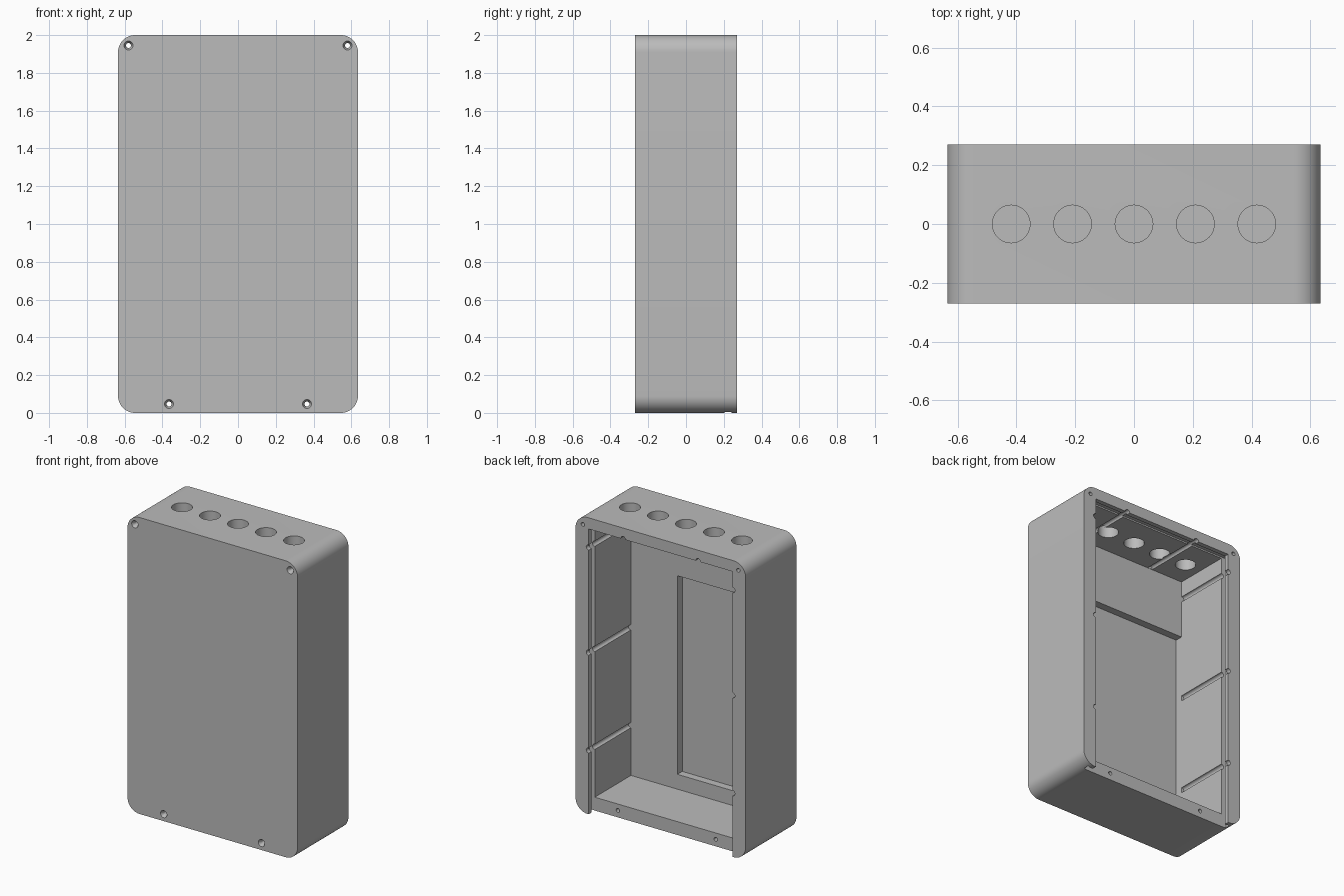
import bpy, bmesh, math
from mathutils import Matrix, Vector

cube = bpy.data.objects.get("Cube")
if cube:
    bpy.data.objects.remove(cube, do_unlink=True)

W, D, H, R = 0.635, 0.271, 2.0, 0.09      # half width, half depth, height, corner radius
IN_X, FLOOR, CEIL, FRONT = 0.537, 0.09, 1.925, -0.18   # inner faces of the shell

grey = bpy.data.materials.new("grey_plastic")
grey.use_nodes = True
colour = (0.5, 0.5, 0.5, 1)
grey.diffuse_color = colour
grey.node_tree.nodes["Principled BSDF"].inputs["Base Color"].default_value = colour


def finish(name, bm):
    bmesh.ops.recalc_face_normals(bm, faces=bm.faces)
    mesh = bpy.data.meshes.new(name)
    bm.to_mesh(mesh)
    bm.free()
    mesh.materials.append(grey)
    obj = bpy.data.objects.new(name, mesh)
    bpy.context.collection.objects.link(obj)
    return obj


def box(name, x, y, z):
    bm = bmesh.new()
    bmesh.ops.create_cube(bm, size=1)
    for v in bm.verts:
        v.co = [lo + (c + 0.5) * (hi - lo) for c, (lo, hi) in zip(v.co, (x, y, z))]
    return finish(name, bm)


def rod(name, start, end, r1, r2=None, sides=32):
    start, end = Vector(start), Vector(end)
    axis = end - start
    turn = Vector((0, 0, 1)).rotation_difference(axis).to_matrix().to_4x4()
    bm = bmesh.new()
    bmesh.ops.create_cone(bm, cap_ends=True, segments=sides, radius1=r1,
                          radius2=r1 if r2 is None else r2, depth=axis.length,
                          matrix=Matrix.Translation((start + end) / 2) @ turn)
    return finish(name, bm)


def cut(obj, cutter):
    mod = obj.modifiers.new("cut", "BOOLEAN")
    mod.operation, mod.solver, mod.object = "DIFFERENCE", "EXACT", cutter
    bpy.context.view_layer.objects.active = obj
    bpy.ops.object.modifier_apply(modifier=mod.name)
    bpy.data.objects.remove(cutter, do_unlink=True)


# Outer block: rounded rectangle extruded front to back
bm = bmesh.new()
steps = 12
outline = []
for q, (cx, cz) in enumerate([(W - R, H - R), (R - W, H - R), (R - W, R), (W - R, R)]):
    for i in range(steps + 1):
        a = math.pi / 2 * (q + i / steps)
        outline.append(bm.verts.new((cx + R * math.cos(a), -D, cz + R * math.sin(a))))
face = bm.faces.new(outline)
new = bmesh.ops.extrude_face_region(bm, geom=[face])["geom"]
bmesh.ops.translate(bm, vec=(0, 2 * D, 0), verts=[g for g in new if isinstance(g, bmesh.types.BMVert)])
case = finish("enclosure_shell", bm)

# Main cavity, rear opening that runs out at the bottom, and sliding lid slot
cut(case, box("cavity", (-IN_X, IN_X), (FRONT, 0.4), (FLOOR, CEIL)))
cut(case, box("rear_opening", (-IN_X, IN_X), (0.22, 0.4), (-0.1, CEIL)))
cut(case, box("lid_slot", (-0.575, 0.575), (0.205, 0.24), (-0.1, CEIL + 0.01)))

# Shallow pocket inside the front wall
cut(case, box("display_pocket", (-IN_X, 0.19), (-0.232, -0.1), (0.19, 1.53)))

# Cable holes through the top
for i in range(-2, 3):
    cut(case, rod("cable_hole", (i * 0.209, 0, 1.8), (i * 0.209, 0, 2.1), 0.064, sides=48))

# Round grooves along the side walls and ceiling
grooves = [(s * IN_X, z) for s in (-1, 1) for z in (0.43, 1.09, 1.8)]
grooves += [(s * 0.28, CEIL) for s in (-1, 1)]
for x, z in grooves:
    cut(case, rod("groove", (x, FRONT + 0.002, z), (x, 0.4, z), 0.018, sides=20))

# Countersunk screw holes
for s in (-1, 1):
    for x, z in ((0.58, 1.945), (0.365, 0.047)):
        cut(case, rod("screw_hole", (s * x, -0.4, z), (s * x, 0.4, z), 0.013, sides=24))
        cut(case, rod("countersink", (s * x, -D - 0.002, z), (s * x, -D + 0.025, z), 0.025, 0.012, 24))

bpy.ops.object.select_all(action="DESELECT")
case.select_set(True)
bpy.context.view_layer.objects.active = case
bpy.ops.object.shade_smooth_by_angle(angle=math.radians(30))
